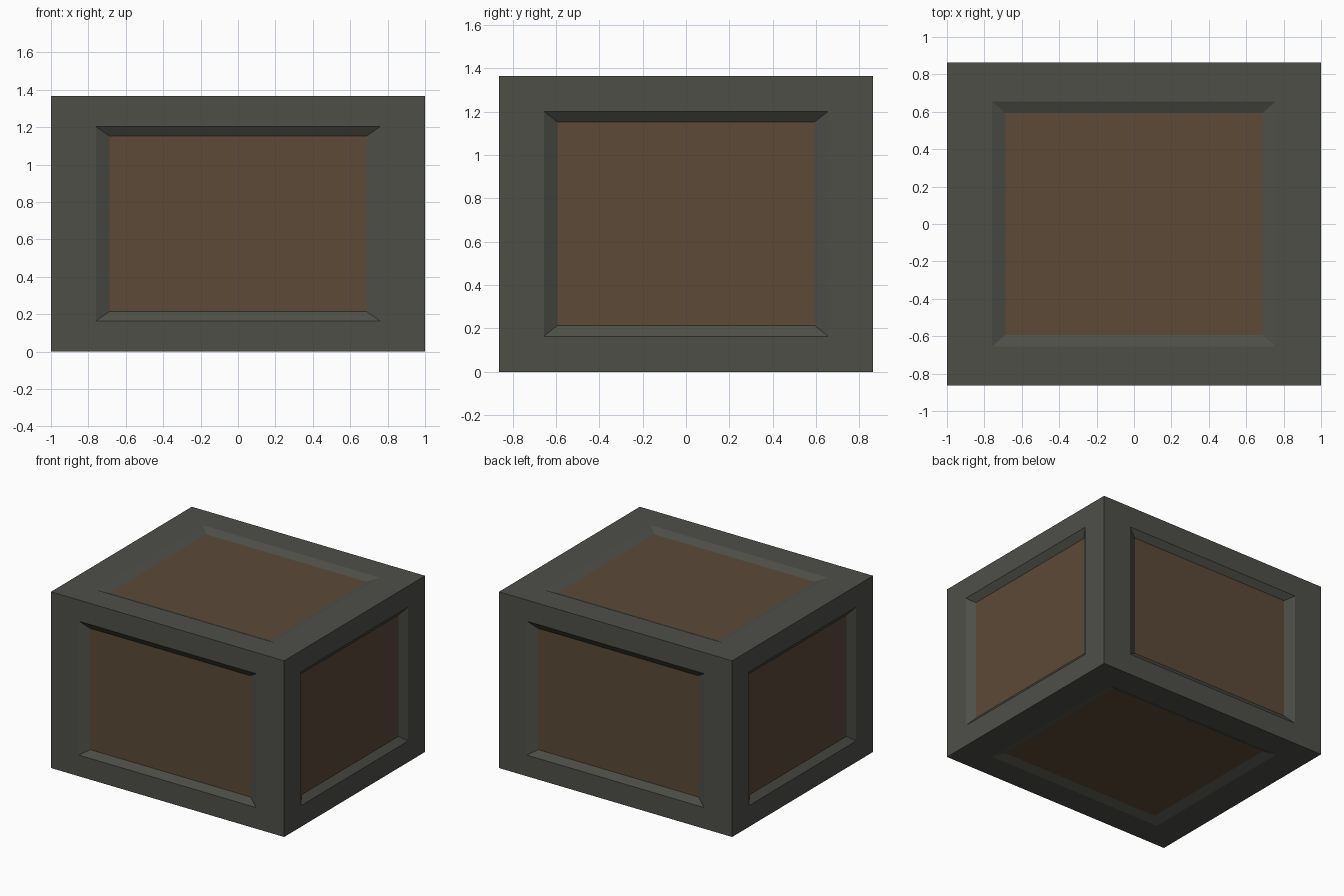
import bpy, bmesh
from mathutils import Vector

if "Cube" in bpy.data.objects:
    bpy.data.objects.remove(bpy.data.objects["Cube"])


def make_material(name, color):
    mat = bpy.data.materials.new(name)
    mat.diffuse_color = (*color, 1.0)
    mat.use_nodes = True
    mat.node_tree.nodes["Principled BSDF"].inputs["Base Color"].default_value = mat.diffuse_color
    return mat


# Crate: a cube whose six faces get a flat frame and a sloped recess
HALF = Vector((1.0, 0.863, 0.683))
FRAME, SLOPE, DEPTH = 0.24, 0.072, 0.04   # as fractions of the half size

bm = bmesh.new()
bmesh.ops.create_cube(bm, size=2.0)
panels = list(bm.faces)
bmesh.ops.inset_individual(bm, faces=panels, thickness=FRAME, use_even_offset=True)
bmesh.ops.inset_individual(bm, faces=panels, thickness=SLOPE, depth=-DEPTH,
                           use_even_offset=True)

# The recessed panels are wood, everything else is the dark frame
for f in bm.faces:
    centre = f.calc_center_median()
    middle = sorted(abs(c) for c in centre)[1] < 0.01
    f.material_index = 1 if middle else 0
    f.smooth = False

# Stretch to the crate proportions and stand it on the ground
bmesh.ops.scale(bm, vec=HALF, verts=bm.verts)
bmesh.ops.translate(bm, vec=(0, 0, HALF.z), verts=bm.verts)
bmesh.ops.recalc_face_normals(bm, faces=bm.faces)

mesh = bpy.data.meshes.new("crate")
bm.to_mesh(mesh)
bm.free()
mesh.materials.append(make_material("dark grey frame", (0.077, 0.078, 0.066)))
mesh.materials.append(make_material("brown wood panel", (0.106, 0.068, 0.039)))
crate = bpy.data.objects.new("crate", mesh)
bpy.context.collection.objects.link(crate)
